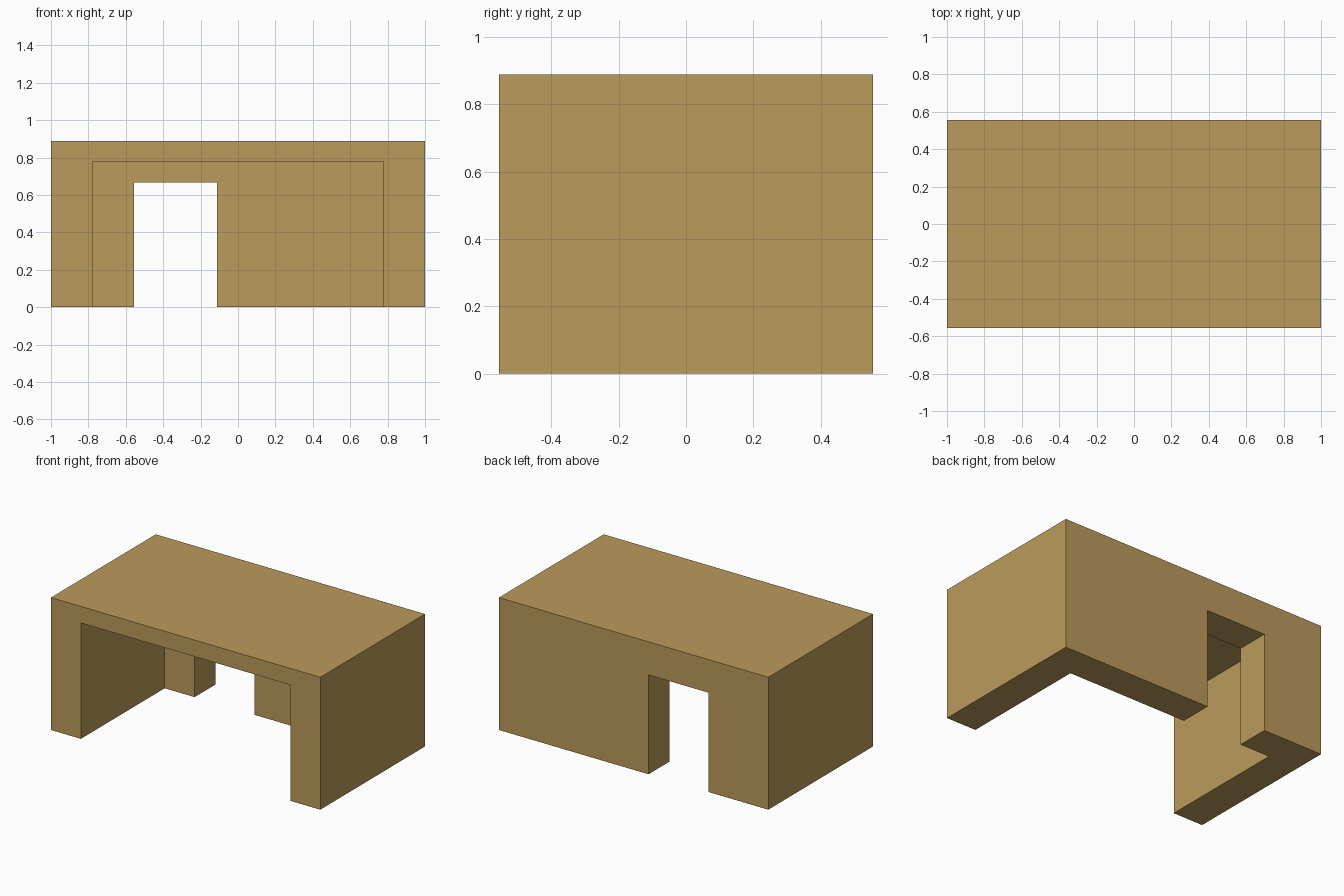
import bpy

if "Cube" in bpy.data.objects:
    bpy.data.objects.remove(bpy.data.objects["Cube"])

U = 1 / 9  # the model sits on a grid of ninths


def box(name, lo, hi):
    """Axis-aligned box between two corners given in grid units."""
    bpy.ops.mesh.primitive_cube_add(size=1)
    ob = bpy.context.object
    ob.name = name
    for v in ob.data.vertices:
        v.co = [(hi[i] if v.co[i] > 0 else lo[i]) * U for i in range(3)]
    return ob


def cut(target, cutter):
    """Subtract the cutter from the target, then remove the cutter."""
    mod = target.modifiers.new(cutter.name, 'BOOLEAN')
    mod.operation = 'DIFFERENCE'
    mod.solver = 'EXACT'
    mod.object = cutter
    bpy.context.view_layer.objects.active = target
    bpy.ops.object.modifier_apply(modifier=mod.name)
    bpy.data.objects.remove(cutter, do_unlink=True)


tan = bpy.data.materials.new("tan")
tan.diffuse_color = (0.50, 0.328, 0.105, 1)
tan.use_nodes = True
tan.node_tree.nodes["Principled BSDF"].inputs["Base Color"].default_value = tan.diffuse_color

# Solid outer block
shell = box("shelter_shell", (-9, -5, 0), (9, 5, 8))
shell.data.materials.append(tan)

# Room: open at the front and the bottom
cut(shell, box("room_cutter", (-7, -6, -1), (7, 3, 7)))

# Off-centre doorway through the thick back wall
cut(shell, box("doorway_cutter", (-5, 2, -1), (-1, 6, 6)))
